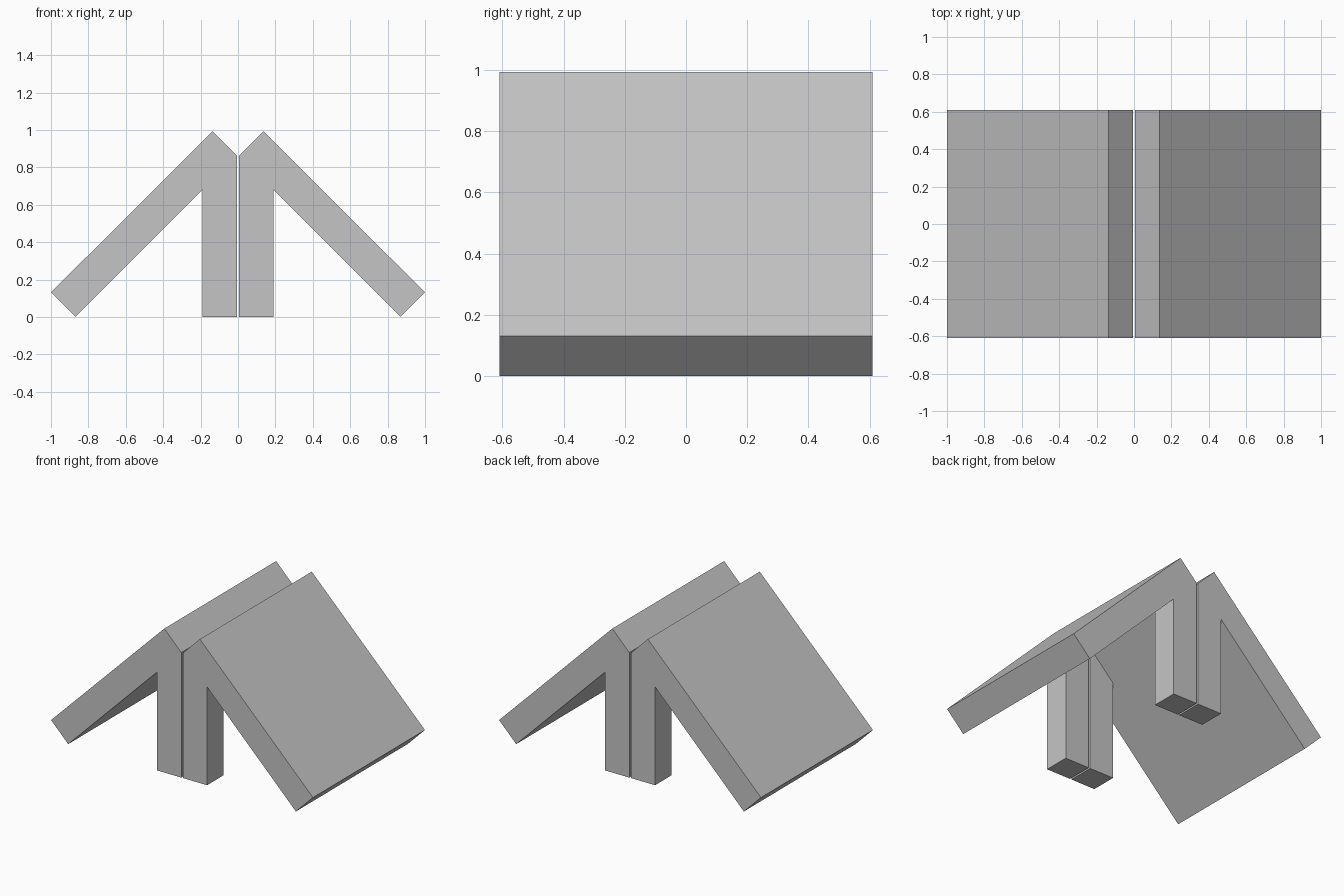
import bpy
import bmesh

cube = bpy.data.objects.get("Cube")
if cube:
    bpy.data.objects.remove(cube, do_unlink=True)

HALF_DEPTH = 0.61   # half the length along y
GAP = 0.006         # half the slit between the two halves
LEG_OUT = 0.191     # outer face of a leg
LEG_DEPTH = 0.18
FOOT = 0.869        # x where the panel's underside meets the ground

grey = bpy.data.materials.new("Plain grey")
grey.use_nodes = True
colour = (0.56, 0.56, 0.56, 1)
grey.diffuse_color = colour
grey.node_tree.nodes["Principled BSDF"].inputs["Base Color"].default_value = colour


def prism(name, profile, y0, y1, mirror_y=False):
    """Extrude an x-z profile along y and mirror it to the other side."""
    bm = bmesh.new()
    face = bm.faces.new([bm.verts.new((x, y0, z)) for x, z in profile])
    side = bmesh.ops.extrude_face_region(bm, geom=[face])["geom"]
    moved = [g for g in side if isinstance(g, bmesh.types.BMVert)]
    bmesh.ops.translate(bm, verts=moved, vec=(0, y1 - y0, 0))
    bmesh.ops.recalc_face_normals(bm, faces=bm.faces)
    mesh = bpy.data.meshes.new(name)
    bm.to_mesh(mesh)
    bm.free()
    mesh.materials.append(grey)
    obj = bpy.data.objects.new(name, mesh)
    bpy.context.collection.objects.link(obj)
    mirror = obj.modifiers.new("Mirror", "MIRROR")
    mirror.use_axis = (True, mirror_y, False)
    mirror.use_mirror_merge = False
    return obj


# Sloping slabs, left and right
prism("roof_panels",
      [(FOOT, 0), (1, 0.131), (0.136, 0.993), (GAP, FOOT - GAP)],
      -HALF_DEPTH, HALF_DEPTH)

# Four upright legs, cut at the slope of the slabs, flush with both ends
prism("legs",
      [(GAP, 0), (LEG_OUT, 0), (LEG_OUT, FOOT - LEG_OUT), (GAP, FOOT - GAP)],
      -HALF_DEPTH, -HALF_DEPTH + LEG_DEPTH, mirror_y=True)
